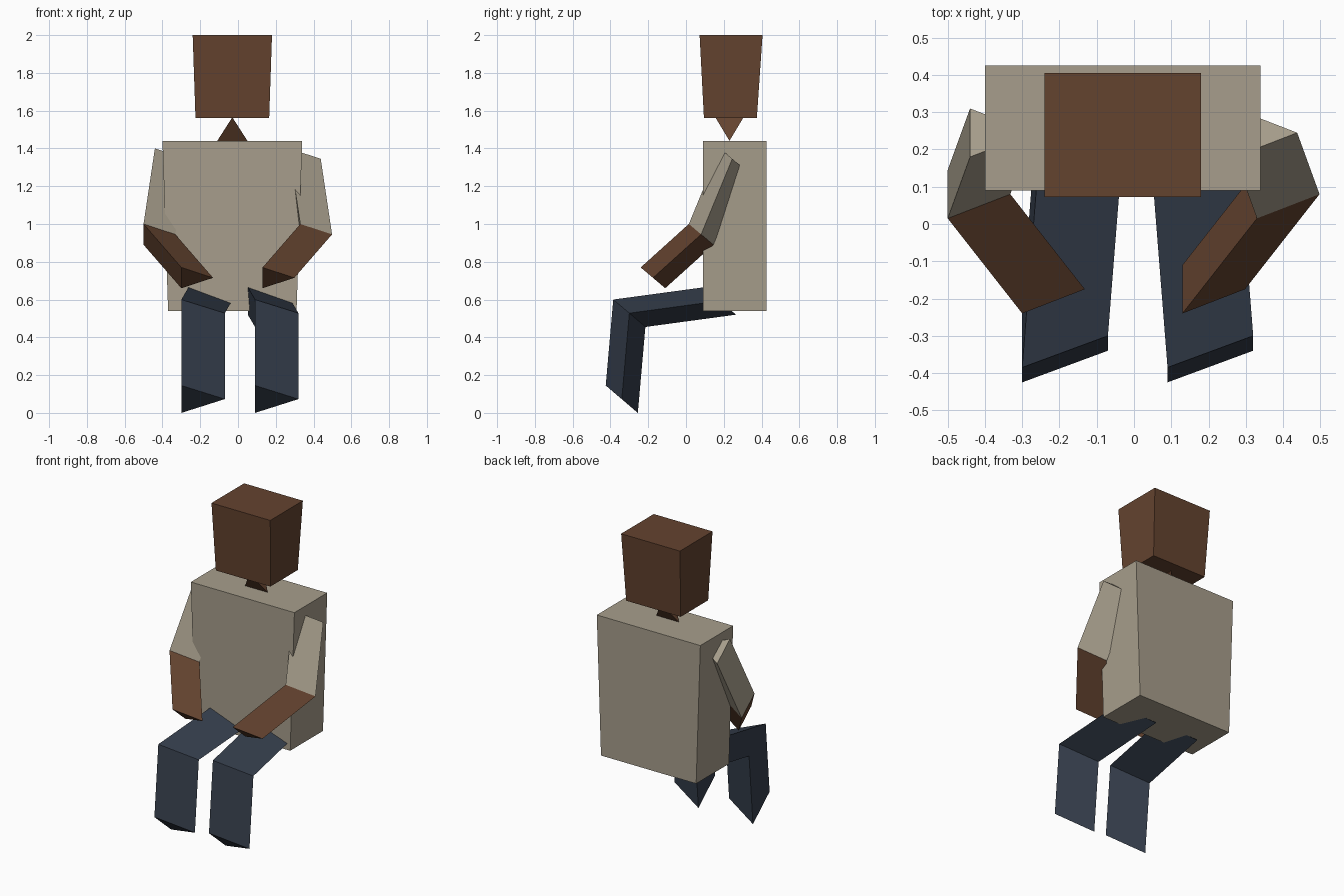
import bpy, bmesh
from mathutils import Vector

if "Cube" in bpy.data.objects:
    bpy.data.objects.remove(bpy.data.objects["Cube"])


def material(name, srgb):
    m = bpy.data.materials.new(name)
    lin = [((c / 255 + 0.055) / 1.055) ** 2.4 for c in srgb]
    m.diffuse_color = (*lin, 1)
    m.use_nodes = True
    m.node_tree.nodes["Principled BSDF"].inputs["Base Color"].default_value = m.diffuse_color
    return m


skin = material("brown_skin", (100, 67, 47))
shirt = material("tan_shirt", (167, 158, 140))
denim = material("dark_blue_trousers", (54, 63, 77))


def finish(name, bm, mats):
    bmesh.ops.recalc_face_normals(bm, faces=bm.faces[:])
    mesh = bpy.data.meshes.new(name)
    bm.to_mesh(mesh)
    bm.free()
    for m in mats:
        mesh.materials.append(m)
    obj = bpy.data.objects.new(name, mesh)
    bpy.context.collection.objects.link(obj)
    return obj


def loft(name, rings, mats):
    """Skin matching rings into a closed solid; each section takes its own material."""
    bm = bmesh.new()
    loops = [[bm.verts.new(p) for p in ring] for ring in rings]
    n = len(loops[0])
    last = len(mats) - 1
    for s, (a, b) in enumerate(zip(loops, loops[1:])):
        for i in range(n):
            j = (i + 1) % n
            bm.faces.new((a[i], a[j], b[j], b[i])).material_index = min(s, last)
    bm.faces.new(loops[0]).material_index = 0
    bm.faces.new(loops[-1]).material_index = last
    return finish(name, bm, mats)


def rect(x0, x1, y0, y1, z):
    return [(x0, y0, z), (x1, y0, z), (x1, y1, z), (x0, y1, z)]


def limb(name, section, path, mats):
    """Sweep a triangular section along a bent path without turning it."""
    loft(name, [[Vector(p) + Vector(s) for s in section] for p in path], mats)


# Torso and head: tapered boxes
loft("torso", [rect(-0.37, 0.31, 0.09, 0.425, 0.54),
               rect(-0.40, 0.34, 0.09, 0.425, 1.44)], [shirt])
loft("head", [rect(-0.225, 0.165, 0.095, 0.375, 1.56),
              rect(-0.24, 0.18, 0.072, 0.405, 2.0)], [skin])

# Neck: wedge with crossed top and bottom edges
bm = bmesh.new()
v = [bm.verts.new(p) for p in ((-0.11, 0.23, 1.44), (0.05, 0.23, 1.44),
                               (-0.03, 0.155, 1.565), (-0.03, 0.305, 1.565))]
for tri in ((0, 1, 2), (0, 1, 3), (0, 2, 3), (1, 2, 3)):
    bm.faces.new([v[i] for i in tri])
finish("neck", bm, [skin])

# Arms (sleeve, then forearm) and legs (thigh, then shin)
arm_section = ((0, 0, 0), (0.168, 0.065, -0.055), (0, 0.13, -0.11))
leg_section = ((0, 0, 0), (0.23, 0.085, -0.072), (0, 0.17, -0.145))
for side, s, elbow_x, knee_x in (("left", 1, -0.50, -0.30),
                                 ("right", -1, 0.33, 0.09)):
    limb(side + "_arm", arm_section,
         [(elbow_x + 0.06 * s, 0.18, 1.40), (elbow_x, 0.015, 1.0),
          (elbow_x + 0.20 * s, -0.24, 0.77)], [shirt, skin])
    limb(side + "_leg", leg_section,
         [(knee_x + 0.038 * s, 0.095, 0.665), (knee_x, -0.385, 0.60),
          (knee_x, -0.425, 0.145)], [denim])
